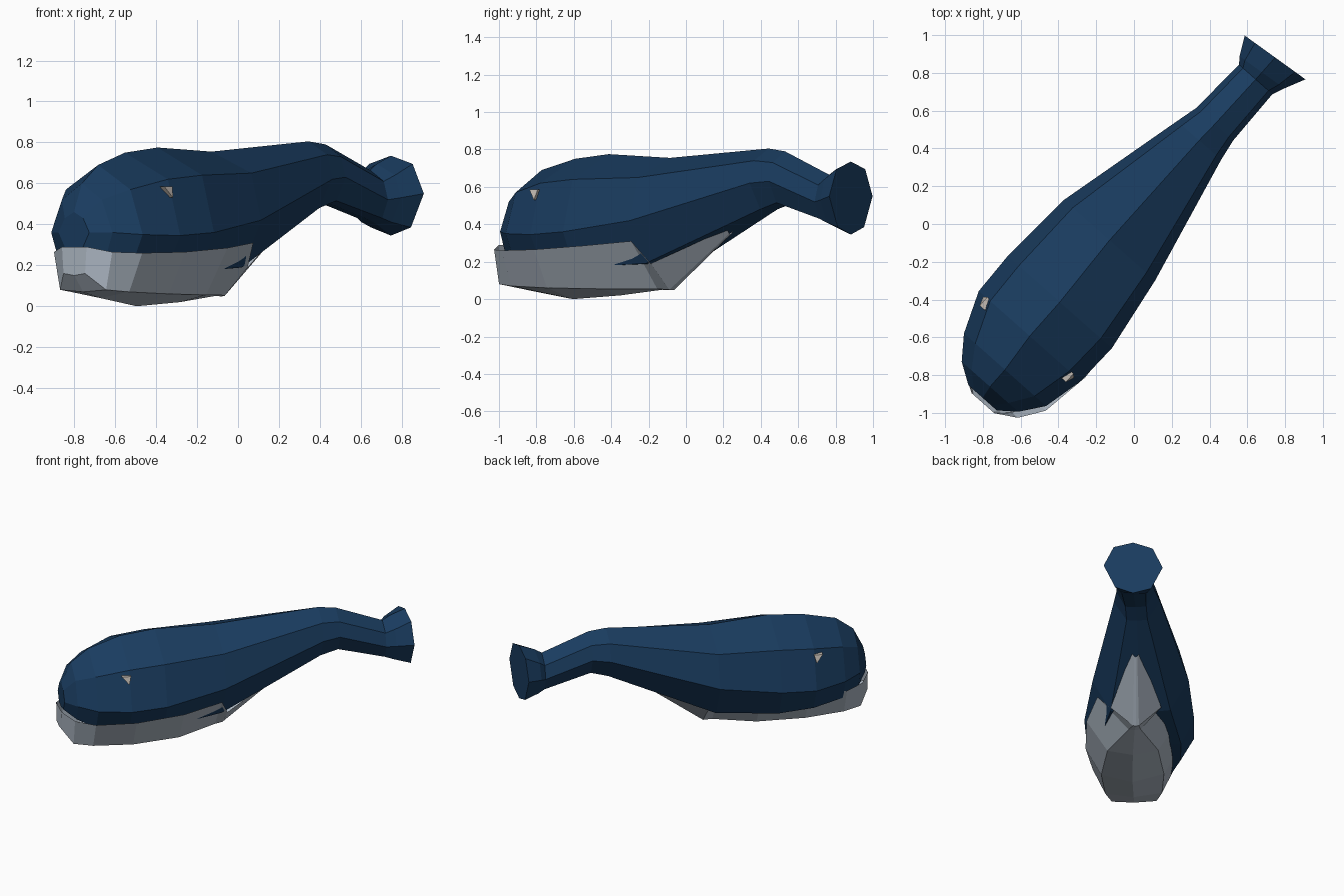
import bpy, bmesh
from mathutils import Vector

if "Cube" in bpy.data.objects:
    bpy.data.objects.remove(bpy.data.objects["Cube"])

# Heading of the whale: s runs nose to tail, t runs across it
DS, DT = Vector((0.663, 0.749, 0)), Vector((0.749, -0.663, 0))


def place(s, t, z):
    return DS * s + DT * t + Vector((0, 0, z))


def material(name, rgb):
    m = bpy.data.materials.new(name)
    m.diffuse_color = (*rgb, 1)
    m.use_nodes = True
    m.node_tree.nodes["Principled BSDF"].inputs["Base Color"].default_value = m.diffuse_color
    return m


def finish(name, bm, mat):
    bmesh.ops.recalc_face_normals(bm, faces=bm.faces)
    me = bpy.data.meshes.new(name)
    bm.to_mesh(me)
    bm.free()
    me.materials.append(mat)
    ob = bpy.data.objects.new(name, me)
    bpy.context.collection.objects.link(ob)
    return ob


def loft(name, rings, mat, closed, caps):
    bm = bmesh.new()
    vs = [[bm.verts.new(p) for p in r] for r in rings]
    n = len(vs[0])
    for a, b in zip(vs, vs[1:]):
        for i in range(n if closed else n - 1):
            j = (i + 1) % n
            bm.faces.new((a[i], a[j], b[j], b[i]))
    for c in caps:
        bm.faces.new(vs[c])
    return finish(name, bm, mat)


navy = material("navy", (0.010, 0.045, 0.115))
pale = material("pale", (0.42, 0.48, 0.55))
cream = material("cream", (0.55, 0.50, 0.45))

# Body: s, centre, ridge z, shoulder w/z, flank w/z, lower w/z, keel z, skew
body = [
    (-1.22, 0.01, .46, .06, .43, .10, .36, .06, .29, .28, 0),
    (-1.15, 0.00, .60, .13, .52, .20, .36, .16, .25, .23, 0),
    (-1.03, 0.00, .69, .21, .57, .29, .35, .22, .20, .18, 0),
    (-0.81, -.02, .75, .28, .62, .36, .345, .27, .18, .16, 0),
    (-0.57, -.02, .775, .29, .64, .368, .36, .28, .17, .15, 0),
    (-0.15, -.04, .755, .26, .65, .322, .42, .20, .19, .17, 0),
    (0.56, -.035, .805, .12, .74, .155, .62, .07, .48, .475, 0),
    (0.68, -.03, .79, .10, .73, .13, .63, .07, .515, .51, 0),
    (1.00, -.025, .665, .09, .61, .118, .52, .08, .43, .42, 0),
    (1.05, -.025, .695, .11, .64, .145, .53, .09, .41, .40, .1),
    (1.155, -.025, .735, .13, .695, .197, .55, .12, .385, .345, .1),
]
rings = []
for s, c, zt, w1, z1, w2, z2, w3, z3, zb, k in body:
    half = [(w1, z1), (w2, z2), (w3, z3)]
    pts = [(0, zt)] + half + [(0, zb)] + [(-w, z) for w, z in reversed(half)]
    rings.append([place(s + k * t, c + t, z) for t, z in pts])
loft("whale_body", rings, navy, True, (0, -1))

# Lower jaw and belly: s, centre, rim w/z, edge w/z, keel z
belly = [
    (-1.24, .03, .08, .29, .07, .16, .15),
    (-1.175, .03, .19, .265, .15, .08, .07),
    (-1.05, .03, .275, .26, .19, .07, .04),
    (-0.78, .03, .315, .265, .21, .06, .00),
    (-0.45, .02, .31, .285, .17, .055, .02),
    (-0.17, 0.0, .25, .31, .04, .055, .05),
    (-0.11, -.01, .17, .19, .02, .05, .048),
    (0.30, -.02, .03, .375, .01, .35, .345),
]
rings = []
for s, c, w1, z1, w2, z2, zk in belly:
    pts = [(w1, z1), (w2, z2), (0, zk), (-w2, z2), (-w1, z1)]
    rings.append([place(s, c + t, z) for t, z in pts])
loft("jaw_and_belly", rings, pale, False, (0,))

# Eyes: small triangular wedges set into the head
for side, label in ((1, "right"), (-1, "left")):
    bm = bmesh.new()
    tri = [(-.865, .585, .305), (-.805, .585, .305), (-.82, .53, .322)]
    inner = [bm.verts.new(place(s, -.02 + side * (t - .04), z)) for s, z, t in tri]
    outer = [bm.verts.new(place(s, -.02 + side * t, z)) for s, z, t in tri]
    bm.faces.new(inner)
    bm.faces.new(outer)
    for i in range(3):
        j = (i + 1) % 3
        bm.faces.new((inner[i], inner[j], outer[j], outer[i]))
    finish(label + "_eye", bm, cream)
